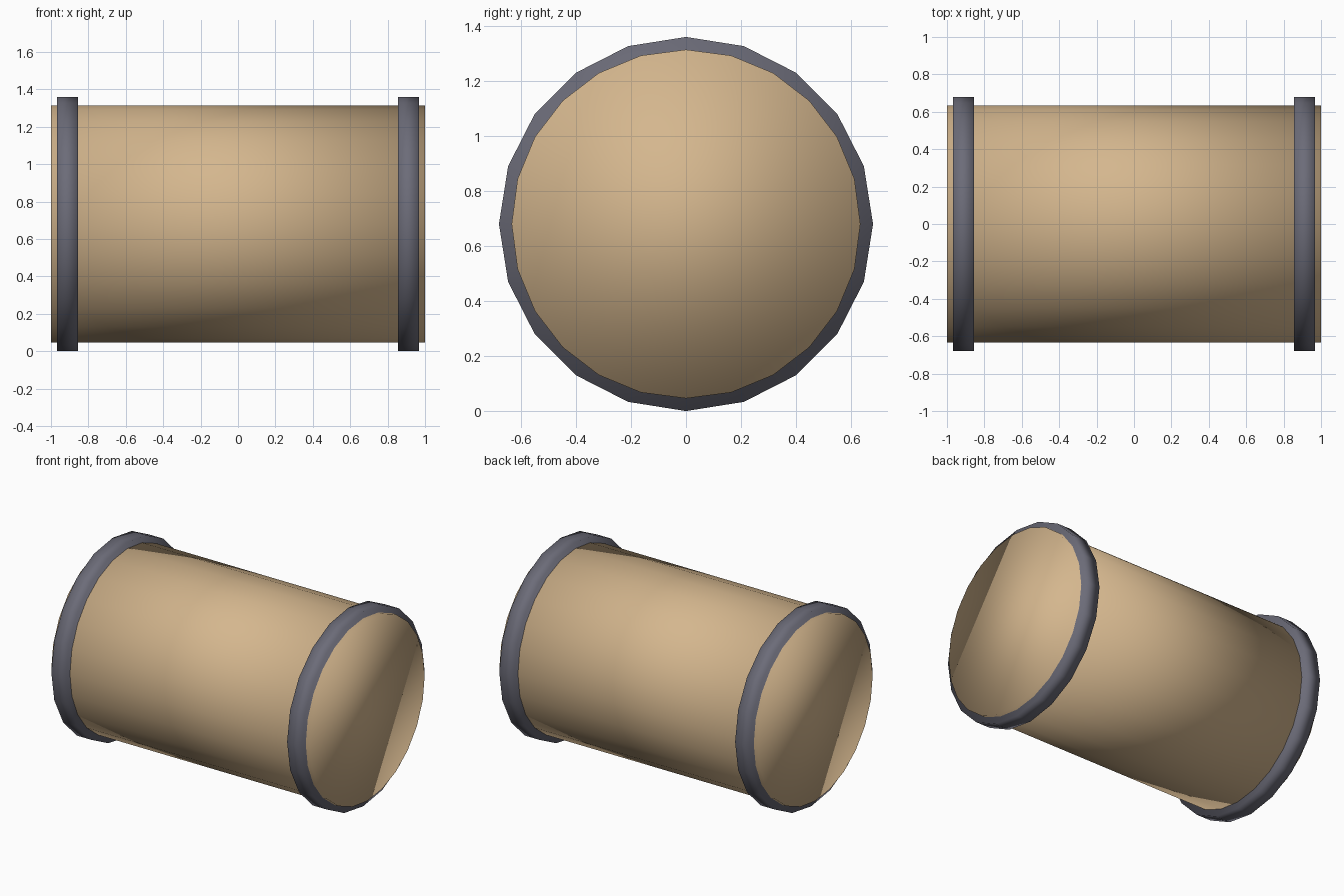
import bpy
from math import pi

if "Cube" in bpy.data.objects:
    bpy.data.objects.remove(bpy.data.objects["Cube"])


def material(name, color):
    mat = bpy.data.materials.new(name)
    mat.diffuse_color = (*color, 1)
    mat.use_nodes = True
    mat.node_tree.nodes["Principled BSDF"].inputs["Base Color"].default_value = mat.diffuse_color
    return mat


AXIS_Z = 0.68
tan = material("tan", (0.66, 0.47, 0.27))
dark_grey = material("dark_grey", (0.15, 0.15, 0.19))


def drum(name, sides, radius, length, x, mat):
    """Closed, smooth-shaded cylinder lying along x."""
    bpy.ops.mesh.primitive_cylinder_add(
        vertices=sides, radius=radius, depth=length,
        location=(x, 0, AXIS_Z), rotation=(0, pi / 2, 0))
    ob = bpy.context.object
    ob.name = name
    ob.data.materials.append(mat)
    bpy.ops.object.shade_smooth()
    return ob


# Main body with smooth-shaded end caps
drum("body", 24, 0.634, 2.0, 0, tan)

# Raised bands near both ends
for side, sign in (("left", -1), ("right", 1)):
    drum(side + "_band", 20, 0.68, 0.112, sign * 0.912, dark_grey)
